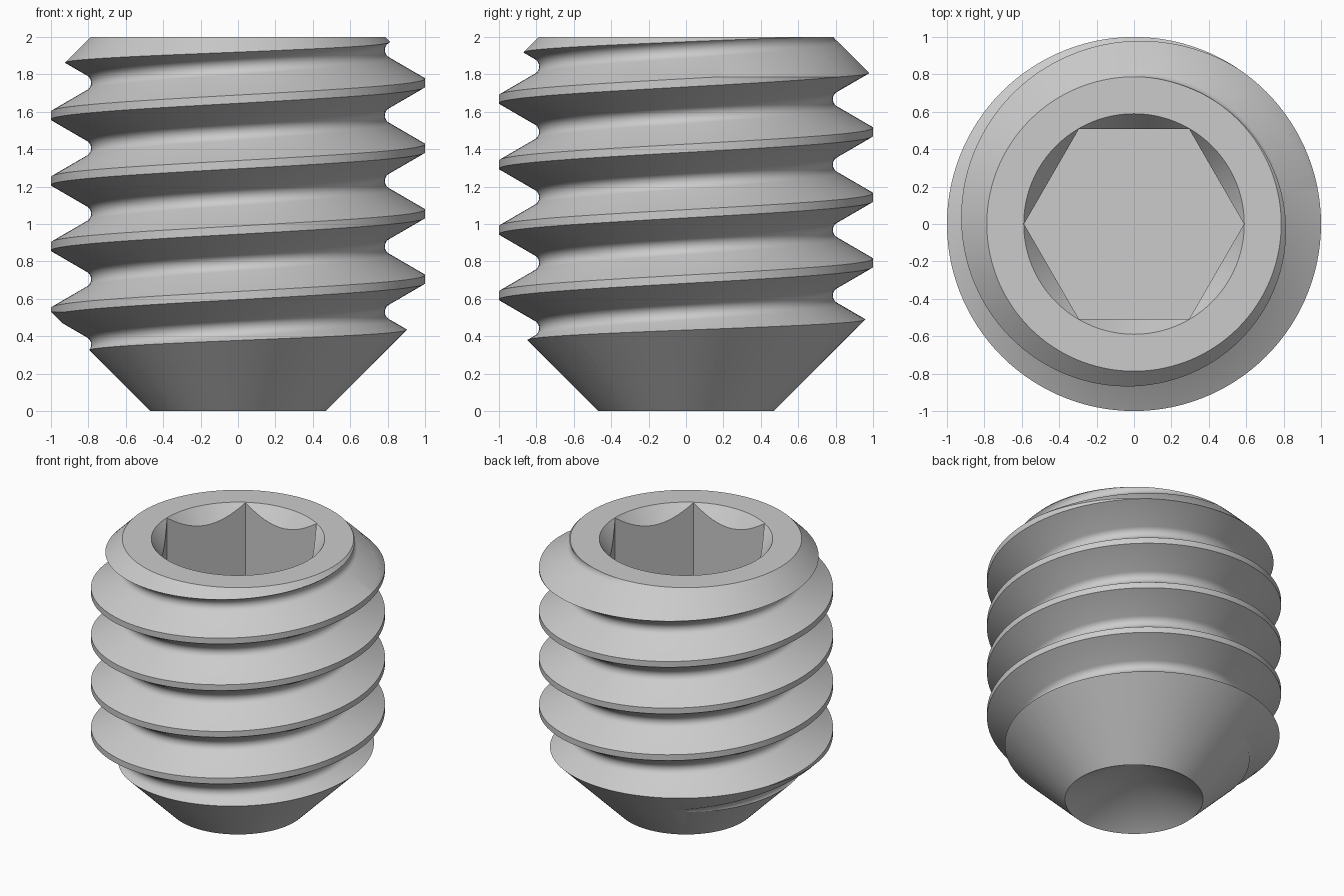
import bpy, bmesh, math

if "Cube" in bpy.data.objects:
    bpy.data.objects.remove(bpy.data.objects["Cube"])

PITCH = 0.35
STEPS = 120          # columns per thread turn
CREST_Z = 0.705      # crest height at angle 0


def make_object(name, bm):
    bmesh.ops.recalc_face_normals(bm, faces=bm.faces)
    mesh = bpy.data.meshes.new(name)
    bm.to_mesh(mesh)
    bm.free()
    ob = bpy.data.objects.new(name, mesh)
    bpy.context.collection.objects.link(ob)
    return ob


def lathe(name, profile, sides):
    """Revolve (radius, z) points; ends are closed with a fan or a flat cap."""
    bm = bmesh.new()
    rings = []
    for r, z in profile:
        if r == 0:
            rings.append([bm.verts.new((0, 0, z))] * sides)
        else:
            rings.append([bm.verts.new((r * math.cos(2 * math.pi * i / sides),
                                        r * math.sin(2 * math.pi * i / sides), z))
                          for i in range(sides)])
    for a, b in zip(rings, rings[1:]):
        for i in range(sides):
            k = (i + 1) % sides
            quad = list(dict.fromkeys((a[i], a[k], b[k], b[i])))
            bm.faces.new(quad)
    for ring in (rings[0], rings[-1]):
        if ring[0] is not ring[1]:
            bm.faces.new(ring)
    return make_object(name, bm)


def thread_rod(name):
    """Helical strip whose turns share vertices, closed by a fan at each end."""
    root_arc = [math.radians(a) for a in range(-60, 61, 20)]
    profile = [(1.0, -0.022), (1.0, 0.022)]
    profile += [(0.835 - 0.05 * math.cos(a), PITCH / 2 + 0.05 * math.sin(a)) for a in root_arc]
    m, total = len(profile), 9 * STEPS
    z0 = CREST_Z - 4 * PITCH
    bm = bmesh.new()
    grid = []
    for s in range(total + 1):
        t = 2 * math.pi * s / STEPS
        lift = z0 + PITCH * s / STEPS
        grid.append([bm.verts.new((r * math.cos(t), r * math.sin(t), lift + h))
                     for r, h in profile])

    def vert(s, j):
        return grid[s][j] if j < m else grid[s + STEPS][0]

    for s in range(total):
        for j in range(m):
            if j == m - 1 and s + 1 + STEPS > total:
                continue
            bm.faces.new((vert(s, j), vert(s + 1, j), vert(s + 1, j + 1), vert(s, j + 1)))
    low = bm.verts.new((0, 0, z0))
    high = bm.verts.new((0, 0, z0 + 9 * PITCH))
    for e in [e for e in bm.edges if e.is_boundary]:
        a, b = e.verts
        bm.faces.new((a, b, low if a.co.z < 1 else high))
    return make_object(name, bm)


def boolean(target, other, operation):
    mod = target.modifiers.new(operation.lower(), 'BOOLEAN')
    mod.operation, mod.solver, mod.object = operation, 'EXACT', other
    bpy.context.view_layer.objects.active = target
    bpy.ops.object.modifier_apply(modifier=mod.name)
    bpy.data.objects.remove(other)


screw = thread_rod("threaded_set_screw")

# Outer limits: hollow cup point, 45 degree tip and chamfered flat top
envelope = lathe("end_shape", [(0, 0.27), (0.47, 0), (1.06, 0.59), (1.06, 1.727),
                               (0.787, 2.0), (0, 2.0)], 120)
boolean(screw, envelope, 'INTERSECT')

# Hex socket and its conical lead-in
boolean(screw, lathe("socket", [(0.588, 1.25), (0.588, 2.2)], 6), 'DIFFERENCE')
boolean(screw, lathe("socket_lead_in", [(0.447, 1.8), (0.661, 2.1)], 96), 'DIFFERENCE')

bpy.ops.object.select_all(action='DESELECT')
screw.select_set(True)
bpy.context.view_layer.objects.active = screw
bpy.ops.object.shade_smooth_by_angle(angle=math.radians(28))
